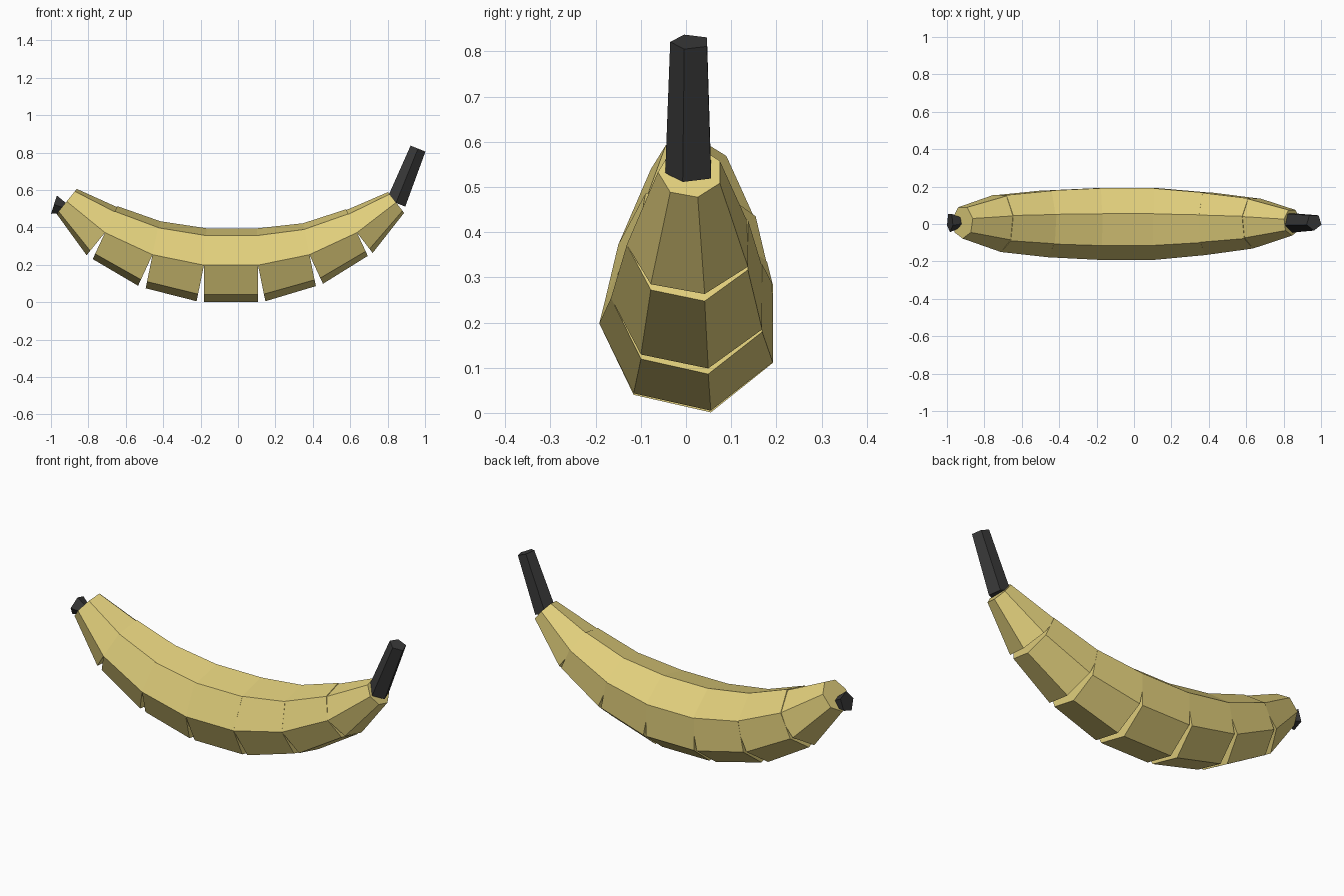
import bpy, bmesh, math
from mathutils import Vector

if "Cube" in bpy.data.objects:
    bpy.data.objects.remove(bpy.data.objects["Cube"])

AXIS_Y = 0.01


def material(name, colour):
    m = bpy.data.materials.new(name)
    m.diffuse_color = (*colour, 1)
    m.use_nodes = True
    m.node_tree.nodes["Principled BSDF"].inputs["Base Color"].default_value = m.diffuse_color
    return m


peel = material("yellow_peel", (0.75, 0.62, 0.20))
dark = material("dark_end", (0.04, 0.04, 0.04))


def frustum(name, start, end, r1, r2, sides, mat):
    """Capped flat-faced frustum between two (x, z) points, one corner towards -y."""
    a, b = (Vector((p[0], AXIS_Y, p[1])) for p in (start, end))
    side = Vector((0, -1, 0))
    up = side.cross(b - a).normalized()
    bm = bmesh.new()
    rings = []
    for centre, r in ((a, r1), (b, r2)):
        angles = [math.tau * k / sides for k in range(sides)]
        rings.append([bm.verts.new(centre + r * (math.cos(t) * side + math.sin(t) * up))
                      for t in angles])
    for k in range(sides):
        j = (k + 1) % sides
        bm.faces.new((rings[0][k], rings[0][j], rings[1][j], rings[1][k]))
    bm.faces.new(rings[0])
    bm.faces.new(rings[1])
    bmesh.ops.recalc_face_normals(bm, faces=bm.faces)
    mesh = bpy.data.meshes.new(name)
    bm.to_mesh(mesh)
    bm.free()
    mesh.materials.append(mat)
    obj = bpy.data.objects.new(name, mesh)
    bpy.context.collection.objects.link(obj)
    return obj


# Curved body: separate straight segments along a bent path (x, z, radius)
path = [(-0.916, 0.539, 0.088), (-0.711, 0.372, 0.160), (-0.457, 0.254, 0.188),
        (-0.182, 0.198, 0.202), (0.107, 0.198, 0.202), (0.382, 0.254, 0.176),
        (0.636, 0.372, 0.141), (0.845, 0.533, 0.072)]
for i, (p, q) in enumerate(zip(path, path[1:])):
    frustum(f"body_segment_{i + 1}", p[:2], q[:2], p[2], q[2], 7, peel)

# Stem at the right end
frustum("stem", (0.845, 0.531), (0.9625, 0.821), 0.056, 0.045, 5, dark)

# Flared dark tip at the left end
frustum("blossom_tip", (-0.908, 0.497), (-0.984, 0.5215), 0.020, 0.054, 5, dark)
